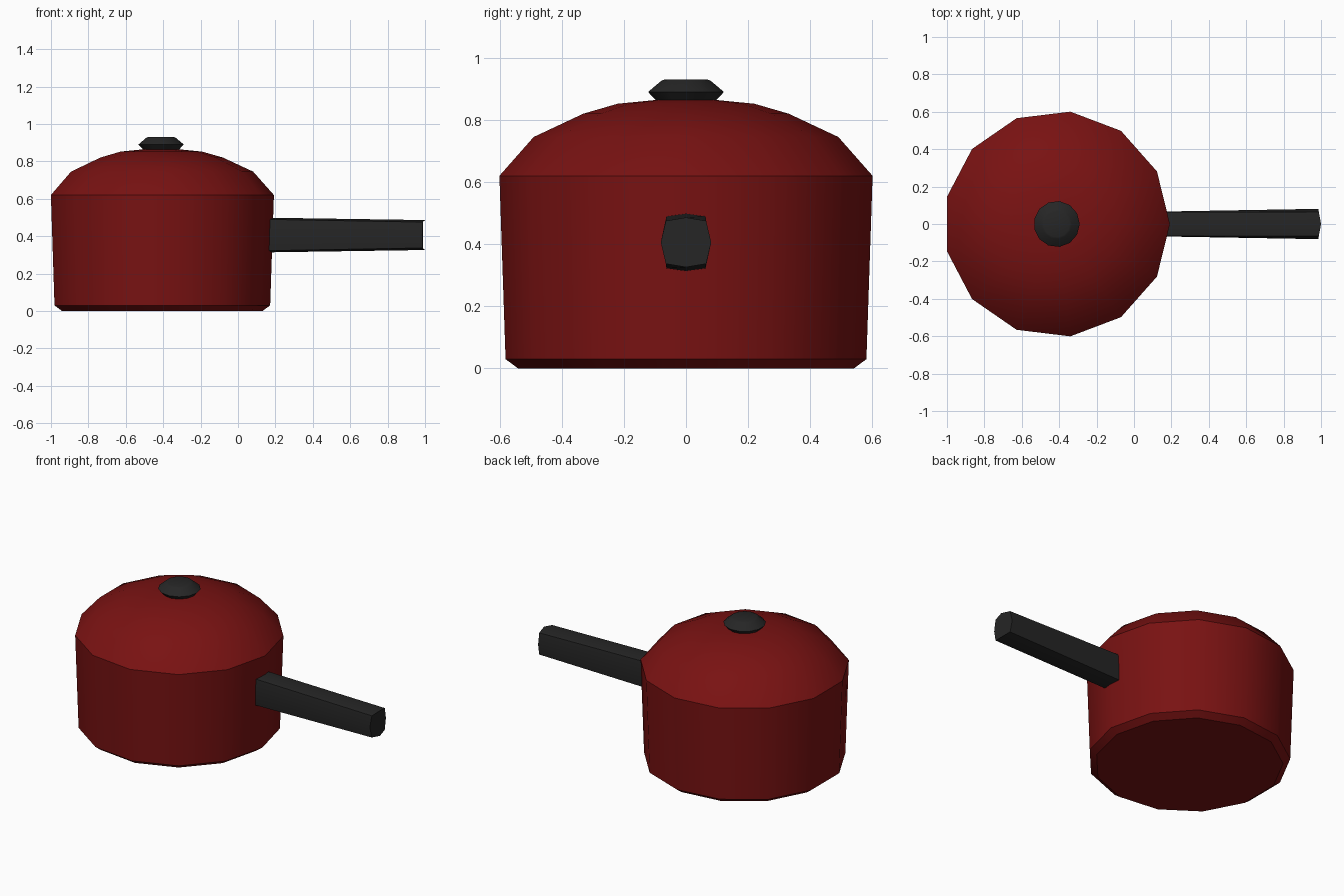
import bpy, bmesh, math

if "Cube" in bpy.data.objects:
    bpy.data.objects.remove(bpy.data.objects["Cube"])

CX = -0.413   # pot axis
SIDES = 13


def material(name, rgb):
    m = bpy.data.materials.new(name)
    m.diffuse_color = (*rgb, 1)
    m.use_nodes = True
    m.node_tree.nodes["Principled BSDF"].inputs["Base Color"].default_value = m.diffuse_color
    return m


RED = material("deep red enamel", (0.19, 0.006, 0.006))
BLACK = material("black plastic", (0.019, 0.019, 0.019))


def loft(name, rings, mat, angle=35):
    """Skin a list of equal-length point rings and cap both ends."""
    bm = bmesh.new()
    loops = [[bm.verts.new(p) for p in ring] for ring in rings]
    n = len(loops[0])
    for a, b in zip(loops, loops[1:]):
        for i in range(n):
            j = (i + 1) % n
            bm.faces.new((a[i], a[j], b[j], b[i]))
    bm.faces.new(loops[0][::-1])
    bm.faces.new(loops[-1])
    bmesh.ops.recalc_face_normals(bm, faces=bm.faces)
    me = bpy.data.meshes.new(name)
    bm.to_mesh(me)
    bm.free()
    me.materials.append(mat)
    ob = bpy.data.objects.new(name, me)
    bpy.context.collection.objects.link(ob)
    bpy.ops.object.select_all(action='DESELECT')
    ob.select_set(True)
    bpy.context.view_layer.objects.active = ob
    bpy.ops.object.shade_smooth_by_angle(angle=math.radians(angle))
    return ob


def lathe(name, profile, mat):
    """Turn (radius, z) points around the pot axis."""
    turn = [2 * math.pi * i / SIDES for i in range(SIDES)]
    loft(name, [[(CX + r * math.cos(t), r * math.sin(t), z) for t in turn]
                for r, z in profile], mat)


# Pot body with chamfered foot
lathe("pot_body", [(0.544, 0), (0.585, 0.03), (0.605, 0.62)], RED)

# Domed lid
lathe("lid", [(0.605, 0.62), (0.494, 0.745), (0.333, 0.82),
              (0.222, 0.852), (0.10, 0.864)], RED)

# Lid knob
lathe("lid_knob", [(0.095, 0.86), (0.123, 0.89), (0.08, 0.926), (0.07, 0.93)], BLACK)


# Handle: eight-sided bar, tall at the pot and wider at the rounded tip
def section(x, side, corner_y, corner_z, top, bulge=0.0):
    pts = [(side, 0), (corner_y, corner_z), (0, top), (-corner_y, corner_z),
           (-side, 0), (-corner_y, -corner_z), (0, -top), (corner_y, -corner_z)]
    return [(x - bulge * abs(y) / side, y, 0.406 + z) for y, z in pts]


loft("handle", [section(0.13, 0.066, 0.063, 0.084, 0.093),
                section(1.0, 0.081, 0.065, 0.069, 0.080, 0.015)], BLACK)
